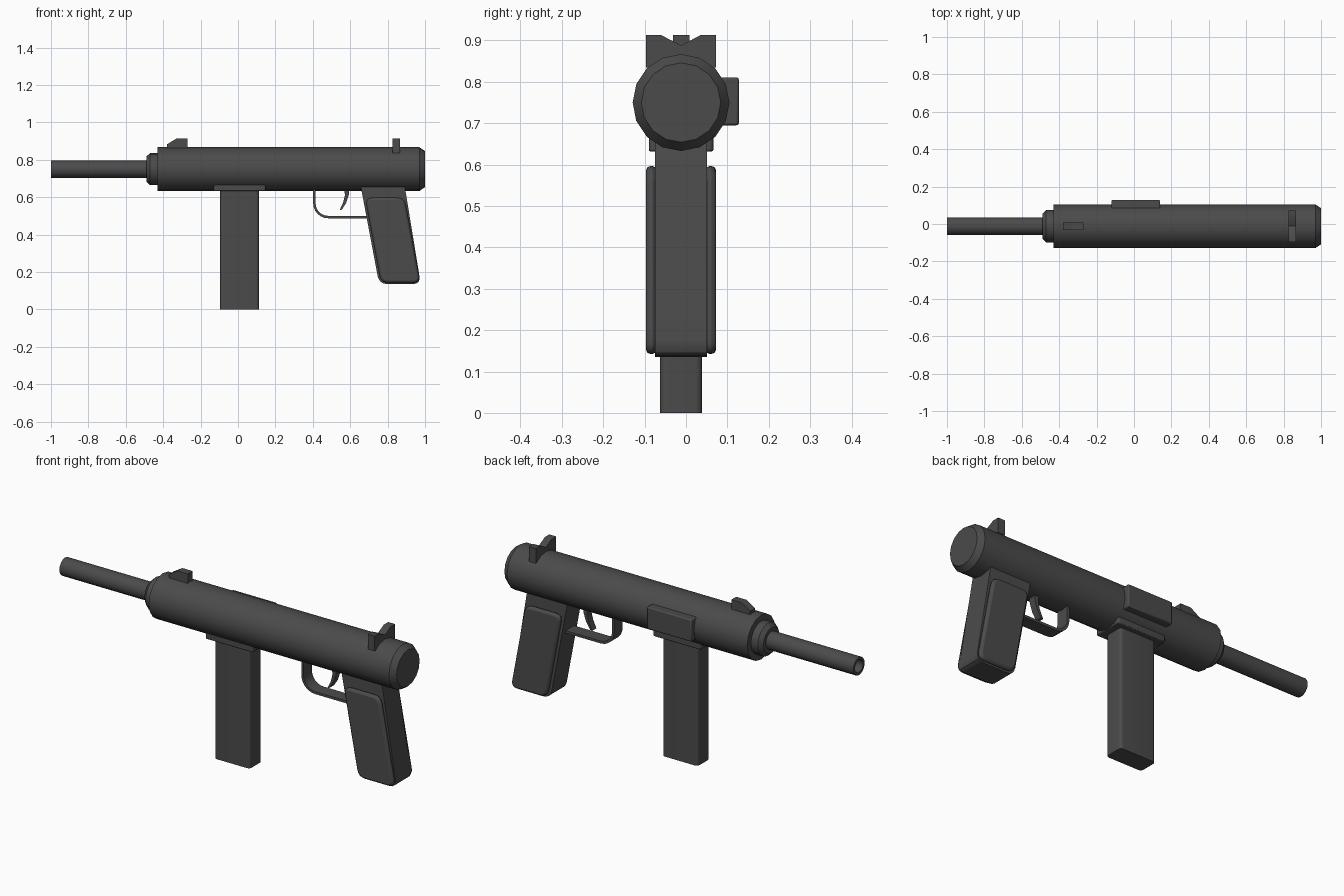
import bpy, bmesh, math
from mathutils import Vector

if "Cube" in bpy.data.objects:
    bpy.data.objects.remove(bpy.data.objects["Cube"])

CY, CZ = -0.012, 0.75  # centre line of the tube

mat = bpy.data.materials.new("dark grey metal")
mat.diffuse_color = (0.07, 0.07, 0.07, 1)
mat.use_nodes = True
mat.node_tree.nodes["Principled BSDF"].inputs["Base Color"].default_value = mat.diffuse_color


def finish(name, bm, bevel=0.0, segs=2):
    bmesh.ops.recalc_face_normals(bm, faces=bm.faces[:])
    me = bpy.data.meshes.new(name)
    bm.to_mesh(me)
    bm.free()
    me.materials.append(mat)
    ob = bpy.data.objects.new(name, me)
    bpy.context.collection.objects.link(ob)
    bpy.ops.object.select_all(action='DESELECT')
    ob.select_set(True)
    bpy.context.view_layer.objects.active = ob
    if bevel:
        m = ob.modifiers.new("bevel", 'BEVEL')
        m.width, m.segments, m.limit_method = bevel, segs, 'ANGLE'
        m.angle_limit = math.radians(50)
    bpy.ops.object.shade_smooth_by_angle(angle=math.radians(30))
    return ob


def lathe(name, prof, n=16):
    """Revolve (x, radius) points round the tube axis; radius 0 is not needed, ends are capped."""
    bm = bmesh.new()
    rings = [[bm.verts.new((x, CY + r * math.cos(2 * math.pi * i / n), CZ + r * math.sin(2 * math.pi * i / n)))
              for i in range(n)] for x, r in prof]
    for a, b in zip(rings, rings[1:]):
        for i in range(n):
            j = (i + 1) % n
            bm.faces.new((a[i], a[j], b[j], b[i]))
    bm.faces.new(rings[0])
    bm.faces.new(rings[-1])
    return finish(name, bm)


def extrude(name, pts, lo, hi, axis='y', bevel=0.0, segs=2):
    """Extrude a 2D profile along an axis."""
    def put(p, t):
        return {'y': (p[0], t, p[1]), 'x': (t, p[0], p[1]), 'z': (p[0], p[1], t)}[axis]
    bm = bmesh.new()
    a = [bm.verts.new(put(p, lo)) for p in pts]
    b = [bm.verts.new(put(p, hi)) for p in pts]
    for i in range(len(pts)):
        j = (i + 1) % len(pts)
        bm.faces.new((a[i], a[j], b[j], b[i]))
    bm.faces.new(a)
    bm.faces.new(b)
    return finish(name, bm, bevel, segs)


def rounded(corners, r, n=4):
    """Round the corners of a polygon."""
    out = []
    for i, c in enumerate(corners):
        c = Vector(c)
        p = c + (Vector(corners[i - 1]) - c).normalized() * r
        q = c + (Vector(corners[(i + 1) % len(corners)]) - c).normalized() * r
        for k in range(n + 1):
            t = k / n
            out.append(tuple(p * (1 - t) ** 2 + c * 2 * t * (1 - t) + q * t * t))
    return out


def rect(x0, x1, y0, y1):
    return [(x0, y0), (x1, y0), (x1, y1), (x0, y1)]


# tube, front collar and hollow barrel
lathe("receiver_tube", [(-0.43, 0.117), (0.97, 0.117), (1.0, 0.096)])
lathe("barrel_collar", [(-0.49, 0.067), (-0.47, 0.086), (-0.42, 0.086)])
lathe("barrel", [(-0.45, 0.047), (-1.0, 0.047), (-1.0, 0.033), (-0.88, 0.033)])

# sights
extrude("front_sight", [(-0.38, 0.84), (-0.38, 0.882), (-0.33, 0.913), (-0.27, 0.913), (-0.27, 0.84)],
        CY - 0.02, CY + 0.02)
extrude("rear_sight", [(-0.097, 0.835), (0.072, 0.835), (0.072, 0.913), (0.035, 0.913), (CY, 0.888),
                       (-0.06, 0.913), (-0.097, 0.913)], 0.825, 0.865, 'x')

# side port cover
extrude("port_cover", rect(-0.12, 0.14, 0.695, 0.811), 0.02, 0.128, bevel=0.006)

# magazine and its collar
extrude("magazine", rounded(rect(-0.095, 0.112, -0.063, 0.039), 0.018), 0, 0.70, 'z')
extrude("magazine_collar", rounded(rect(-0.13, 0.148, -0.09, 0.066), 0.012), 0.632, 0.70, 'z', bevel=0.004)

# trigger guard: L-shaped strap with a rounded corner
def strap(x, z, r):
    return [(x, 0.66)] + [(x + r - r * math.cos(math.pi / 2 * k / 6), z + r - r * math.sin(math.pi / 2 * k / 6))
                          for k in range(7)] + [(0.72, z)]
extrude("trigger_guard", strap(0.402, 0.487, 0.08) + strap(0.415, 0.500, 0.067)[::-1], CY - 0.035, CY + 0.035)

# curved trigger
extrude("trigger", [(0.565, 0.66), (0.572, 0.61), (0.562, 0.57), (0.543, 0.53), (0.555, 0.533), (0.578, 0.568),
                    (0.592, 0.61), (0.598, 0.66)], CY - 0.018, CY + 0.018)

# grip core
extrude("grip", [(0.652, 0.68)] + rounded([(0.655, 0.65), (0.755, 0.135), (0.978, 0.135), (0.885, 0.65)], 0.045)[5:15]
        + [(0.888, 0.68)], -0.075, 0.051)

# grip side panels with a bevelled rim
panel = rounded([(0.680, 0.597), (0.765, 0.142), (0.975, 0.142), (0.890, 0.597)], 0.04)
for side, lo, hi in (("right", -0.097, -0.07), ("left", 0.046, 0.073)):
    extrude("grip_panel_" + side, panel, lo, hi, bevel=0.012)
